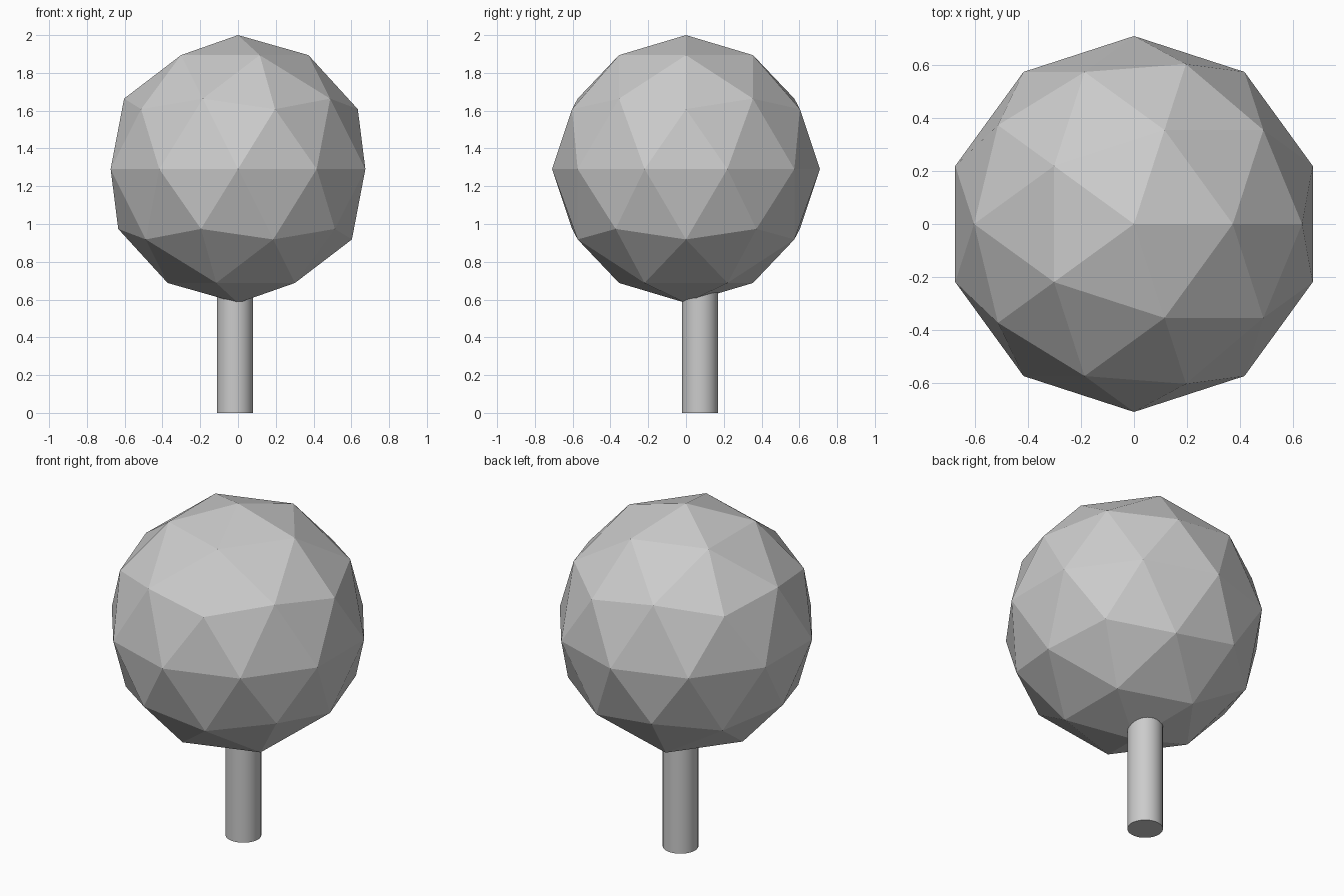
import bpy
from math import radians

if "Cube" in bpy.data.objects:
    bpy.data.objects.remove(bpy.data.objects["Cube"])

# Faceted round crown
R = 0.709
bpy.ops.mesh.primitive_ico_sphere_add(subdivisions=2, radius=R, location=(0, 0, 2 - R))
bpy.context.object.name = "crown"
bpy.ops.object.shade_flat()

# Round trunk, slightly off centre, reaching up into the crown
height = 0.8
bpy.ops.mesh.primitive_cylinder_add(vertices=32, radius=0.096, depth=height,
                                    location=(-0.016, 0.074, height / 2))
bpy.context.object.name = "trunk"
bpy.ops.object.shade_smooth_by_angle(angle=radians(30))
